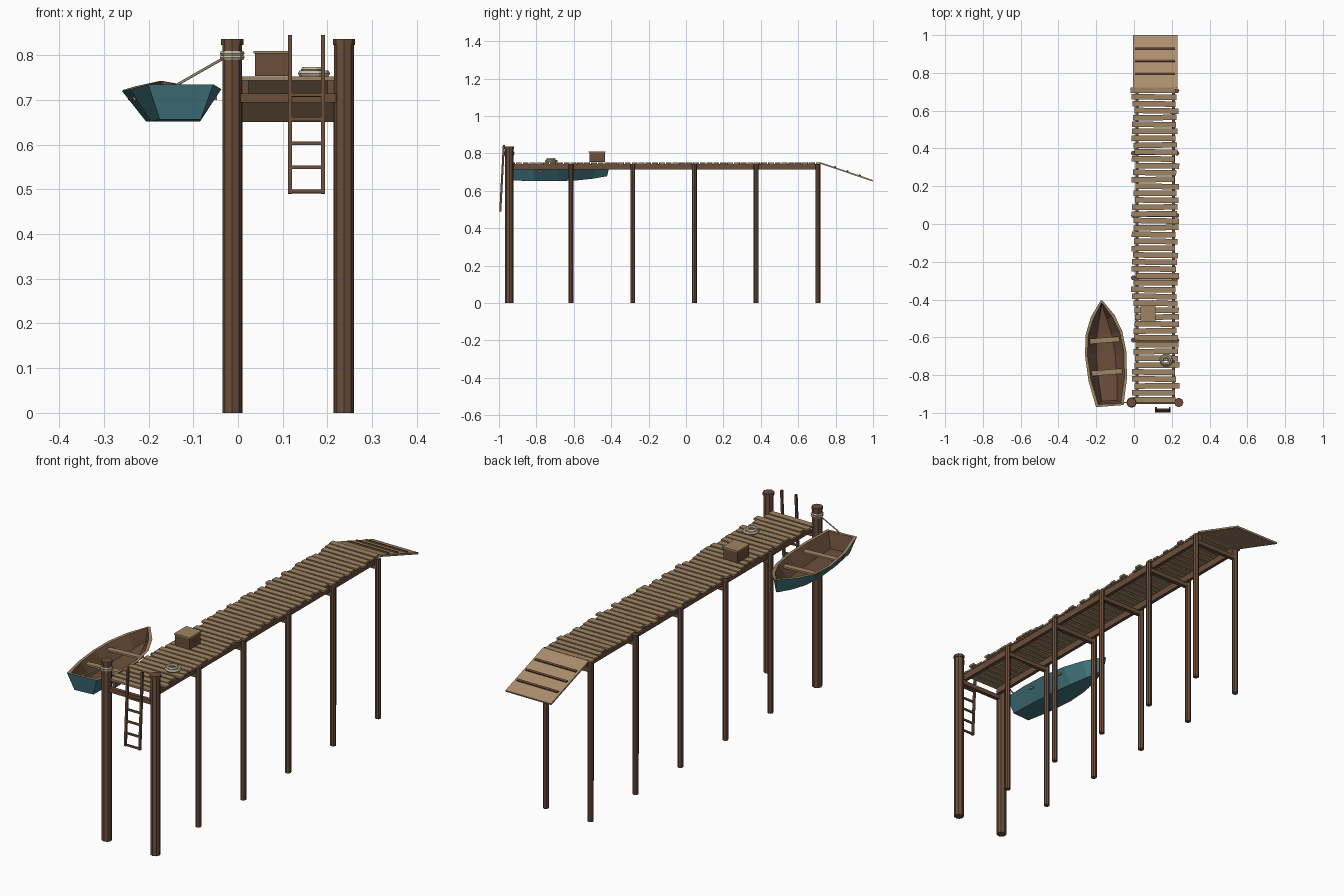
import bpy, bmesh, math, random
from mathutils import Matrix, Vector

random.seed(4)
if "Cube" in bpy.data.objects:
    bpy.data.objects.remove(bpy.data.objects["Cube"])


def material(name, rgb):
    m = bpy.data.materials.new(name)
    m.use_nodes = True
    m.diffuse_color = (*rgb, 1)
    m.node_tree.nodes["Principled BSDF"].inputs["Base Color"].default_value = (*rgb, 1)
    return m


PLANK = material("weathered plank", (0.35, 0.235, 0.125))
RAMP = material("pale board", (0.42, 0.275, 0.155))
TIMBER = material("dark timber", (0.15, 0.077, 0.044))
TEAL = material("teal paint", (0.054, 0.18, 0.215))
ROPE = material("rope", (0.57, 0.51, 0.36))


def finish(name, bm, *mats):
    bmesh.ops.recalc_face_normals(bm, faces=bm.faces)
    mesh = bpy.data.meshes.new(name)
    bm.to_mesh(mesh)
    bm.free()
    for m in mats:
        mesh.materials.append(m)
    ob = bpy.data.objects.new(name, mesh)
    bpy.context.collection.objects.link(ob)
    return ob


def add_box(bm, centre, size, rot=Matrix()):
    bmesh.ops.create_cube(bm, size=1, matrix=Matrix.Translation(centre) @ rot
                          @ Matrix.Diagonal((*size, 1)))


def box(name, centre, size, mat, rot=Matrix()):
    bm = bmesh.new()
    add_box(bm, centre, size, rot)
    return finish(name, bm, mat)


def rod(name, a, b, r, mat, sides=8):
    a, b = Vector(a), Vector(b)
    d = b - a
    turn = d.to_track_quat('Z', 'Y').to_matrix().to_4x4()
    bm = bmesh.new()
    bmesh.ops.create_cone(bm, cap_ends=True, segments=sides, radius1=r, radius2=r,
                          depth=d.length, matrix=Matrix.Translation((a + b) / 2) @ turn)
    return finish(name, bm, mat)


def ring(name, centre, major, minor, mat, segs=10, sides=6):
    bm = bmesh.new()
    loops = []
    for i in range(segs):
        a = math.tau * i / segs
        loop = []
        for j in range(sides):
            t = math.tau * j / sides
            r = major + minor * math.cos(t)
            loop.append(bm.verts.new(Vector(centre) + Vector(
                (r * math.cos(a), r * math.sin(a), minor * math.sin(t)))))
        loops.append(loop)
    for i in range(segs):
        p, q = loops[i], loops[(i + 1) % segs]
        for j in range(sides):
            k = (j + 1) % sides
            bm.faces.new((p[j], q[j], q[k], p[k]))
    return finish(name, bm, mat)


MID = 0.112          # centre line of the dock
DECK = 0.753         # top of the planks
FRONT = -0.945
bays = [FRONT + 0.33 * i for i in range(6)]

# Posts, with tall capped ones at the front
for side, label in ((-1, "right"), (1, "left")):
    x = MID + side * 0.125
    rod(f"{label}_mooring_post", (x, FRONT, 0), (x, FRONT, 0.825), 0.022, TIMBER)
    rod(f"{label}_mooring_post_cap", (x, FRONT, 0.823), (x, FRONT, 0.836), 0.025, TIMBER)
    for i, y in enumerate(bays[1:]):
        px = MID + side * 0.115
        rod(f"{label}_post_{i + 1}", (px, y, 0), (px, y, 0.742), 0.013, TIMBER)
    box(f"{label}_stringer", (MID + side * 0.096, -0.11, 0.729), (0.016, 1.65, 0.031), TIMBER)

# Cross beams under the stringers
for i, y in enumerate(bays):
    box(f"cross_beam_{i}", (MID, y, 0.704), (0.226, 0.018, 0.02), TIMBER)

# Deck planks with small irregularities
bm = bmesh.new()
count = 46
pitch = 1.675 / count
for i in range(count):
    y = -0.948 + pitch * (i + 0.5)
    add_box(bm, (MID + random.uniform(-0.012, 0.012), y, DECK - 0.005),
            (random.uniform(0.226, 0.24), pitch * 0.8, 0.009),
            Matrix.Rotation(random.uniform(-0.02, 0.02), 4, 'Z'))
finish("deck_planks", bm, PLANK)

# Sloping ramp with cleats
start, end = Vector((MID, 0.72, 0.748)), Vector((MID, 0.998, 0.654))
slope = Matrix.Rotation(math.atan2(end.z - start.z, end.y - start.y), 4, 'X')
box("ramp", (start + end) / 2, (0.234, (end - start).length, 0.008), RAMP, slope)
for i, t in enumerate((0.27, 0.51, 0.75)):
    spot = start.lerp(end, t) + slope @ Vector((0, 0, 0.006))
    box(f"ramp_cleat_{i}", spot, (0.212, 0.01, 0.007), TIMBER, slope)

# Ladder leaning on the front
low, high = Vector((0, -0.993, 0.49)), Vector((0, -0.974, 0.845))
lean = Matrix.Rotation(-math.atan2(high.y - low.y, high.z - low.z), 4, 'X')
bm = bmesh.new()
for x in (0.116, 0.19):
    add_box(bm, (low + high) / 2 + Vector((x, 0, 0)), (0.009, 0.011, (high - low).length), lean)
for i in range(5):
    spot = low.lerp(high, 0.015 + 0.152 * i)
    add_box(bm, spot + Vector((0.153, 0, 0)), (0.074, 0.008, 0.008), lean)
finish("ladder", bm, TIMBER)

# Crate with lid
box("crate", (0.075, -0.475, DECK + 0.026), (0.074, 0.082, 0.052), TIMBER)
box("crate_lid", (0.075, -0.475, DECK + 0.054), (0.08, 0.09, 0.006), PLANK)

# Coiled rope on the deck and mooring line
ring("rope_coil_lower", (0.17, -0.72, DECK + 0.006), 0.028, 0.008, ROPE)
ring("rope_coil_upper", (0.168, -0.722, DECK + 0.015), 0.02, 0.007, ROPE)
knot = (MID - 0.125, FRONT)
for i in range(2):
    ring(f"post_rope_{i}", (*knot, 0.795 + 0.009 * i), 0.022, 0.006, ROPE, 8)
rod("mooring_line", (knot[0] - 0.02, FRONT, 0.793), (-0.14, -0.952, 0.732), 0.003, ROPE, 6)

# Rowing boat: stations of (along, rim half width, floor half width, rim z, floor z)
stations = [(-0.28, 0.073, 0.046, 0.735, 0.656), (-0.14, 0.102, 0.055, 0.724, 0.652),
            (0.0, 0.11, 0.056, 0.72, 0.652), (0.11, 0.097, 0.045, 0.723, 0.656),
            (0.2, 0.062, 0.026, 0.731, 0.665), (0.28, 0.005, 0.003, 0.742, 0.678)]
place = Matrix.Translation((-0.15, -0.685, 0)) @ Matrix.Rotation(math.radians(4.5), 4, 'Z')
bm = bmesh.new()
sections = []
for y, w, f, zr, zf in stations:
    wi, fi = max(w - 0.013, 0.001), max(f - 0.006, 0.001)
    pts = [(-w, y, zr), (-f, y * 0.94, zf), (f, y * 0.94, zf), (w, y, zr),
           (wi, y * 0.955, zr), (fi, y * 0.9, zf + 0.008),
           (-fi, y * 0.9, zf + 0.008), (-wi, y * 0.955, zr)]
    sections.append([bm.verts.new(p) for p in pts])
for p, q in zip(sections, sections[1:]):
    for j in range(8):
        k = (j + 1) % 8
        face = bm.faces.new((p[j], p[k], q[k], q[j]))
        face.material_index = 0 if j < 3 else 1 if j in (3, 7) else 2
for s in (sections[0], sections[-1]):
    for m, quad in enumerate(((0, 1, 2, 3), (0, 3, 4, 7), (4, 5, 6, 7))):
        bm.faces.new([s[i] for i in quad]).material_index = m
bm.transform(place)
finish("boat_hull", bm, TEAL, PLANK, TIMBER)

# Boat seats
for name, y, half in (("boat_front_seat", 0.07, 0.09), ("boat_rear_seat", -0.1, 0.094)):
    seat = box(name, (0, y, 0.704), (half * 2, 0.028, 0.008), PLANK)
    seat.data.transform(place)
